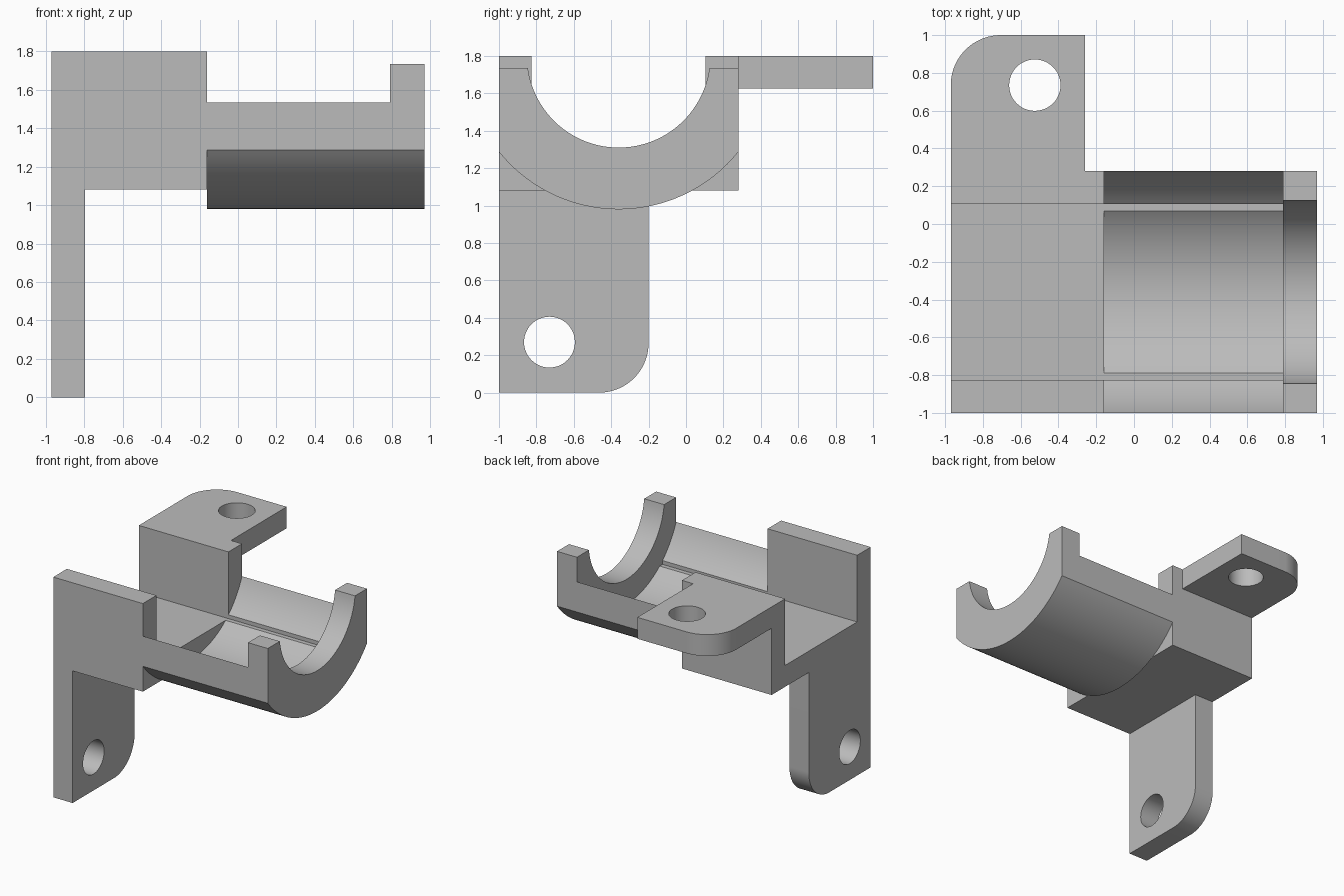
import bpy
import bmesh
from math import sin, cos, asin, pi, sqrt, radians

cube = bpy.data.objects.get("Cube")
if cube:
    bpy.data.objects.remove(cube, do_unlink=True)

grey = bpy.data.materials.new("plain grey")
grey.use_nodes = True
colour = (0.5, 0.5, 0.5, 1)
grey.diffuse_color = colour
grey.node_tree.nodes["Principled BSDF"].inputs["Base Color"].default_value = colour

# Main dimensions
LEFT, RIGHT = -0.97, 0.97
STEP, RING = -0.16, 0.79            # channel end, ring start
FRONT, BACK, TOP = -1.0, 0.28, 1.8
MID = (FRONT + BACK) / 2            # axis of the cradle, at height TOP
HALF = (BACK - FRONT) / 2
OUTER, CAVITY, BORE = 0.82, 0.693, 0.49
SLOT, FLOOR, BASE = 0.465, 1.255, 1.08
THICK = 0.175


def arc(cu, cv, r, a0, a1, n=32):
    return [(cu + r * cos(a0 + (a1 - a0) * i / n),
             cv + r * sin(a0 + (a1 - a0) * i / n)) for i in range(n + 1)]


def sag(r, w0, w1, n=48):
    """Lower arc about the cradle axis between two sideways offsets."""
    return arc(MID, TOP, r, asin(w0 / r) - pi / 2, asin(w1 / r) - pi / 2, n)


def prism(name, loops, axis, start, end):
    """Fill the outline (and any hole loops), then extrude along x or z."""
    bm = bmesh.new()
    edges = []
    for loop in loops:
        vs = [bm.verts.new((start, u, v) if axis == "x" else (u, v, start))
              for u, v in loop]
        edges += [bm.edges.new((a, b)) for a, b in zip(vs, vs[1:] + vs[:1])]
    normal = (1, 0, 0) if axis == "x" else (0, 0, 1)
    bmesh.ops.triangle_fill(bm, edges=edges, use_beauty=True, normal=normal)
    out = bmesh.ops.extrude_face_region(bm, geom=bm.faces[:])
    moved = [g for g in out["geom"] if isinstance(g, bmesh.types.BMVert)]
    bmesh.ops.translate(bm, verts=moved, vec=[c * (end - start) for c in normal])
    bmesh.ops.recalc_face_normals(bm, faces=bm.faces[:])
    mesh = bpy.data.meshes.new(name)
    bm.to_mesh(mesh)
    bm.free()
    mesh.materials.append(grey)
    obj = bpy.data.objects.new(name, mesh)
    bpy.context.collection.objects.link(obj)
    bpy.ops.object.select_all(action="DESELECT")
    obj.select_set(True)
    bpy.context.view_layer.objects.active = obj
    bpy.ops.object.shade_smooth_by_angle(angle=radians(30))
    return obj


# Square U channel
inner_front, inner_back = MID - SLOT, MID + SLOT
prism("channel", [[(FRONT, BASE), (BACK, BASE), (BACK, TOP), (inner_back, TOP),
                   (inner_back, FLOOR), (inner_front, FLOOR),
                   (inner_front, TOP), (FRONT, TOP)]], "x", LEFT, STEP)

# Round trough, with the slot carried through it as two narrow ledges
ledge = sqrt(CAVITY ** 2 - (TOP - FLOOR) ** 2)
trough = sag(OUTER, -HALF, HALF)
trough += sag(CAVITY, HALF, SLOT, 12) + [(inner_back, FLOOR)]
trough += sag(CAVITY, ledge, -ledge)
trough += [(inner_front, FLOOR)] + sag(CAVITY, -SLOT, -HALF, 12)
prism("trough", [trough], "x", STEP, RING)

# End ring with a smaller bore
ring_top = 1.735
mouth = sqrt(BORE ** 2 - (TOP - ring_top) ** 2)
ring = sag(OUTER, -HALF, HALF) + [(BACK, ring_top)]
ring += sag(BORE, mouth, -mouth) + [(FRONT, ring_top)]
prism("end_ring", [ring], "x", RING, RIGHT)

# Mounting tabs, each with one rounded corner and a bolt hole
ROUND, HOLE = 0.265, 0.136


def hole(u, v):
    return arc(u, v, HOLE, 0, 2 * pi, 48)[:-1]


leg_back = -0.2
leg = [(FRONT, BASE), (FRONT, 0)]
leg += arc(leg_back - ROUND, ROUND, ROUND, -pi / 2, 0) + [(leg_back, BASE)]
prism("lower_tab", [leg, hole(-0.73, 0.27)], "x", LEFT, LEFT + THICK)

tab_right = -0.26
tab = [(LEFT, BACK), (tab_right, BACK), (tab_right, 1)]
tab += arc(LEFT + ROUND, 1 - ROUND, ROUND, pi / 2, pi)
prism("upper_tab", [tab, hole(-0.525, 0.735)], "z", TOP - THICK, TOP)
